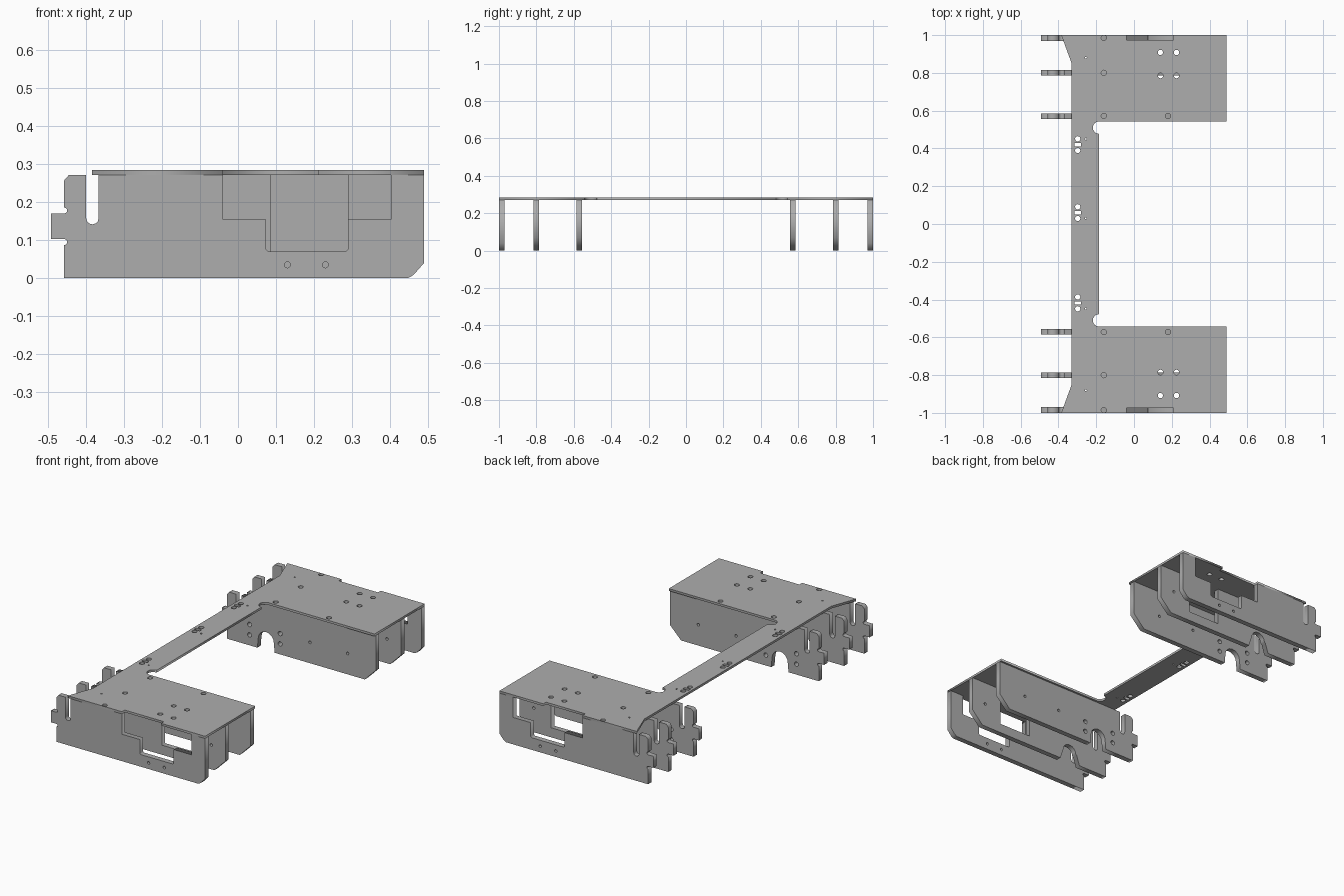
import bpy
from math import sin, cos, radians, pi
from mathutils import Matrix

old = bpy.data.objects.get("Cube")
if old:
    bpy.data.objects.remove(old, do_unlink=True)

grey = bpy.data.materials.new("plain grey")
grey.use_nodes = True
COLOUR = (0.42, 0.42, 0.42, 1)
grey.diffuse_color = COLOUR
bsdf = next(n for n in grey.node_tree.nodes if n.type == 'BSDF_PRINCIPLED')
bsdf.inputs["Base Color"].default_value = COLOUR
bsdf.inputs["Roughness"].default_value = 0.6

TOP, SHEET, WALL = 0.272, 0.013, 0.03


def arc(cx, cy, r, start, end, n=8):
    return [(cx + r * cos(radians(start + (end - start) * i / n)),
             cy + r * sin(radians(start + (end - start) * i / n))) for i in range(n + 1)]


def circle(cx, cy, r, n=16):
    return arc(cx, cy, r, 0, 360 - 360 / n, n - 1)


def rectangle(cx, cy, w, h):
    return [(cx + sx * w / 2, cy + sy * h / 2) for sx, sy in ((-1, -1), (1, -1), (1, 1), (-1, 1))]


def plate(name, loops, thickness, matrix):
    """Flat sheet cut from an outline and its holes."""
    curve = bpy.data.curves.new(name, 'CURVE')
    curve.dimensions = '2D'
    curve.fill_mode = 'BOTH'
    curve.extrude = thickness / 2
    for loop in loops:
        spline = curve.splines.new('POLY')
        spline.points.add(len(loop) - 1)
        for point, (u, v) in zip(spline.points, loop):
            point.co = (u, v, 0, 1)
        spline.use_cyclic_u = True
    temp = bpy.data.objects.new(name + "_curve", curve)
    bpy.context.collection.objects.link(temp)
    deps = bpy.context.evaluated_depsgraph_get()
    mesh = bpy.data.meshes.new_from_object(temp.evaluated_get(deps))
    bpy.data.objects.remove(temp, do_unlink=True)
    mesh.transform(matrix)
    mesh.materials.clear()
    mesh.materials.append(grey)
    obj = bpy.data.objects.new(name, mesh)
    bpy.context.collection.objects.link(obj)
    return obj


# Top sheet with bridge, corner reliefs and edge notches
half = [(-0.185, 0.477)] + arc(-0.185, 0.51, 0.033, -90, -270) + [
    (0.49, 0.543), (0.49, 1), (0.21, 1), (0.21, 0.975),
    (-0.04, 0.975), (-0.04, 1), (-0.385, 1), (-0.33, 0.85)]
loops = [half + [(x, -y) for x, y in reversed(half)]]
for s in (1, -1):
    for x, y in ((-0.16, 0.985), (-0.16, 0.8), (-0.16, 0.572), (0.18, 0.572)):
        loops.append(circle(x, y * s, 0.014))
    for x in (0.14, 0.225):
        for y in (0.785, 0.908):
            loops.append(circle(x, y * s, 0.014))
    loops.append(circle(-0.255, 0.88 * s, 0.005, 8))
# Mounting hole pairs along the bridge
for y in (-0.418, 0.06, 0.42):
    for dy in (-0.031, 0.031):
        loops.append(circle(-0.298, y + dy, 0.014))
    loops.append(rectangle(-0.298, y, 0.036, 0.018))
    loops.append(circle(-0.255, y + (0.03 if y > 0.2 else -0.03), 0.005, 8))
plate("top_sheet", loops, SHEET, Matrix.Translation((0, 0, TOP + SHEET / 2)))

# Hooked end shared by every wall: slot, chamfered corner and tab
hook = [(-0.367, TOP), (-0.367, 0.158)] + arc(-0.3835, 0.158, 0.0165, 0, -180, 6)
hook += [(-0.4, TOP), (-0.445, TOP), (-0.458, 0.257)]
hook += [(-0.458, 0.187)] + arc(-0.458, 0.178, 0.008, 90, -90, 6) + [(-0.492, 0.17), (-0.492, 0.103)]
hook += [(-0.458, 0.103)] + arc(-0.458, 0.095, 0.008, 90, -90, 6) + [(-0.458, 0)]

# Stepped window of the outer wall, open at the top
outer_top = [(0.447, 0)] + [(0.462, 0.008), (0.49, 0.04), (0.49, TOP), (0.403, TOP), (0.403, 0.155),
             (0.29, 0.155), (0.29, 0.076), (0.284, 0.07), (0.08, 0.07), (0.074, 0.076),
             (0.074, 0.155), (-0.04, 0.155), (-0.04, TOP)]
outer = [outer_top + hook] + [circle(x, 0.035, 0.008, 12) for x in (0.13, 0.23)]

# Middle wall with a deep rectangular window and a foot notch
foot = [(-0.27, 0), (-0.25, 0.06)] + arc(-0.2, 0.06, 0.045, 180, 0) + [(-0.135, 0)]
middle_top = [(0.42, 0), (0.49, 0.07), (0.49, TOP), (0.29, TOP), (0.29, 0.055),
              (0.085, 0.055), (0.085, TOP)]
middle = [middle_top + hook + foot, circle(0.4, 0.14, 0.008, 12)]

# Inner wall, closed, with an arch and bolt holes
arch = [(-0.265, 0)] + arc(-0.21, 0.055, 0.05, 180, 0) + [(-0.155, 0)]
inner = [[(0.42, 0), (0.49, 0.07), (0.49, TOP)] + hook + arch]
for x in (-0.315, -0.12):
    for z in (0.06, 0.12):
        inner.append(circle(x, z, 0.013))
for x in (0.07, 0.31):
    inner.append(circle(x, 0.12, 0.008, 12))

upright = Matrix.Rotation(pi / 2, 4, 'X')
for name, y, loops in (("outer_wall", 0.985, outer), ("middle_wall", 0.8, middle), ("inner_wall", 0.57, inner)):
    for side, s in (("front", -1), ("back", 1)):
        plate(side + "_" + name, loops, WALL, Matrix.Translation((0, y * s, 0)) @ upright)
